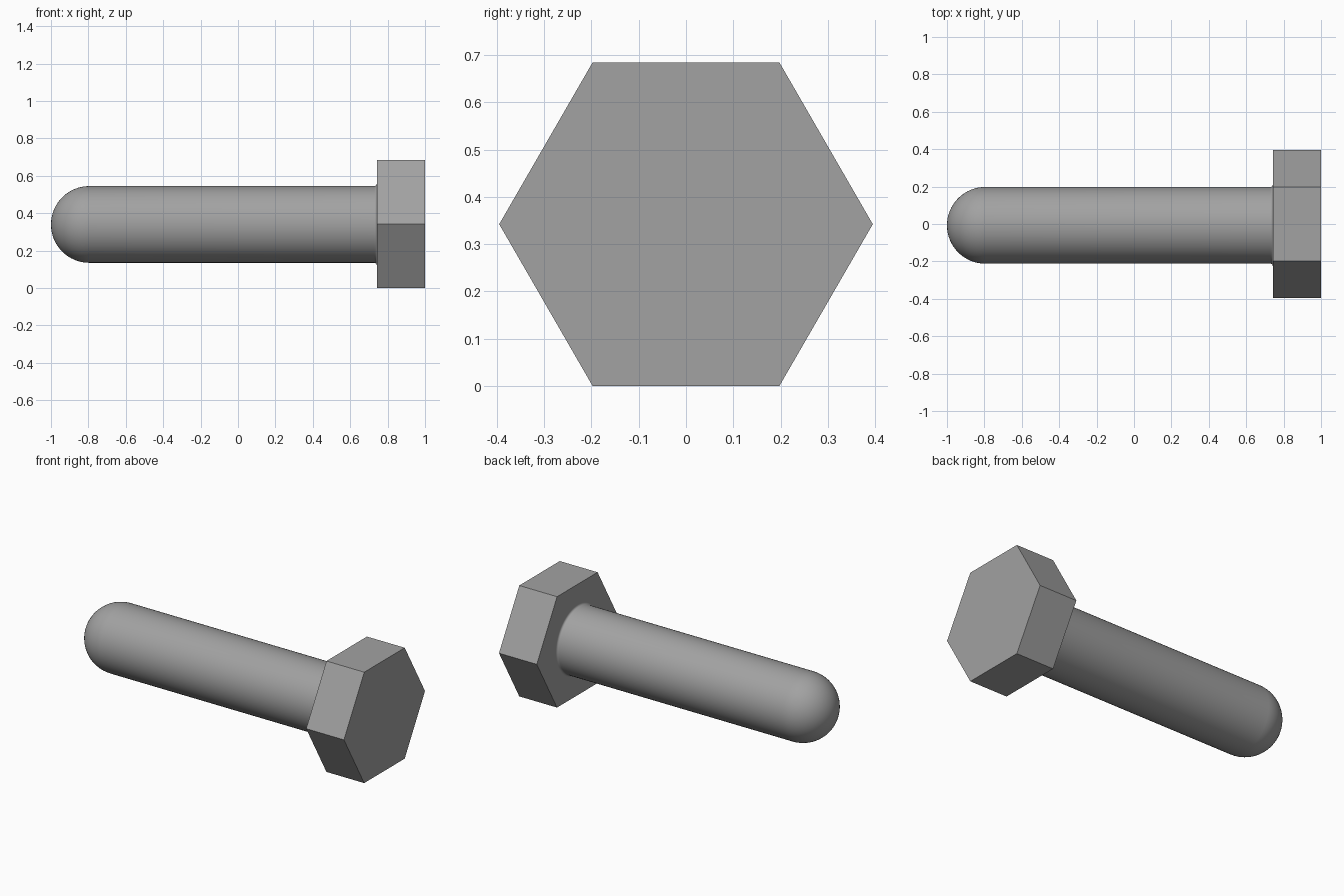
import bpy, bmesh
from math import pi, sin, cos
from mathutils import Matrix, Vector

cube = bpy.data.objects.get("Cube")
if cube:
    bpy.data.objects.remove(cube)

# Plain grey metal
steel = bpy.data.materials.new("grey_steel")
steel.use_nodes = True
grey = (0.36, 0.36, 0.36, 1)
steel.diffuse_color = grey
steel.node_tree.nodes["Principled BSDF"].inputs["Base Color"].default_value = grey

HEAD_R = 0.395
HEAD_BACK, HEAD_FRONT = 0.742, 1.0
CENTRE_Z = HEAD_R * cos(pi / 6)
SHANK_R, FILLET = 0.205, 0.013


def add_object(name, bm):
    bmesh.ops.recalc_face_normals(bm, faces=bm.faces)
    mesh = bpy.data.meshes.new(name)
    bm.to_mesh(mesh)
    bm.free()
    mesh.materials.append(steel)
    obj = bpy.data.objects.new(name, mesh)
    bpy.context.collection.objects.link(obj)
    return obj


# Hexagonal head, flats at top and bottom, corners at front and back
bm = bmesh.new()
bmesh.ops.create_cone(bm, cap_ends=True, segments=6, radius1=HEAD_R, radius2=HEAD_R,
                      depth=HEAD_FRONT - HEAD_BACK)
bmesh.ops.rotate(bm, verts=bm.verts, matrix=Matrix.Rotation(pi / 2, 3, 'Y'))
bmesh.ops.translate(bm, verts=bm.verts,
                    vec=((HEAD_BACK + HEAD_FRONT) / 2, 0, CENTRE_Z))
add_object("hex_head", bm)

# Shank: profile of rounded tip, straight side and flared fillet, spun about x
profile = [(-1 + SHANK_R * (1 - cos(a)), SHANK_R * sin(a))
           for a in (i * pi / 32 for i in range(17))]
profile += [(HEAD_BACK - FILLET * (1 - sin(a)), SHANK_R + FILLET * (1 - cos(a)))
            for a in (i * pi / 12 for i in range(7))]
bm = bmesh.new()
verts = [bm.verts.new((x, 0, r)) for x, r in profile]
edges = [bm.edges.new(pair) for pair in zip(verts, verts[1:])]
bmesh.ops.spin(bm, geom=verts + edges, cent=(0, 0, 0), axis=(1, 0, 0),
               angle=2 * pi, steps=64)
bmesh.ops.remove_doubles(bm, verts=bm.verts, dist=0.0005)
bmesh.ops.translate(bm, verts=bm.verts, vec=Vector((0, -0.007, CENTRE_Z - 0.002)))
shank = add_object("shank", bm)

bpy.ops.object.select_all(action='DESELECT')
shank.select_set(True)
bpy.context.view_layer.objects.active = shank
bpy.ops.object.shade_smooth_by_angle(angle=pi / 6)
